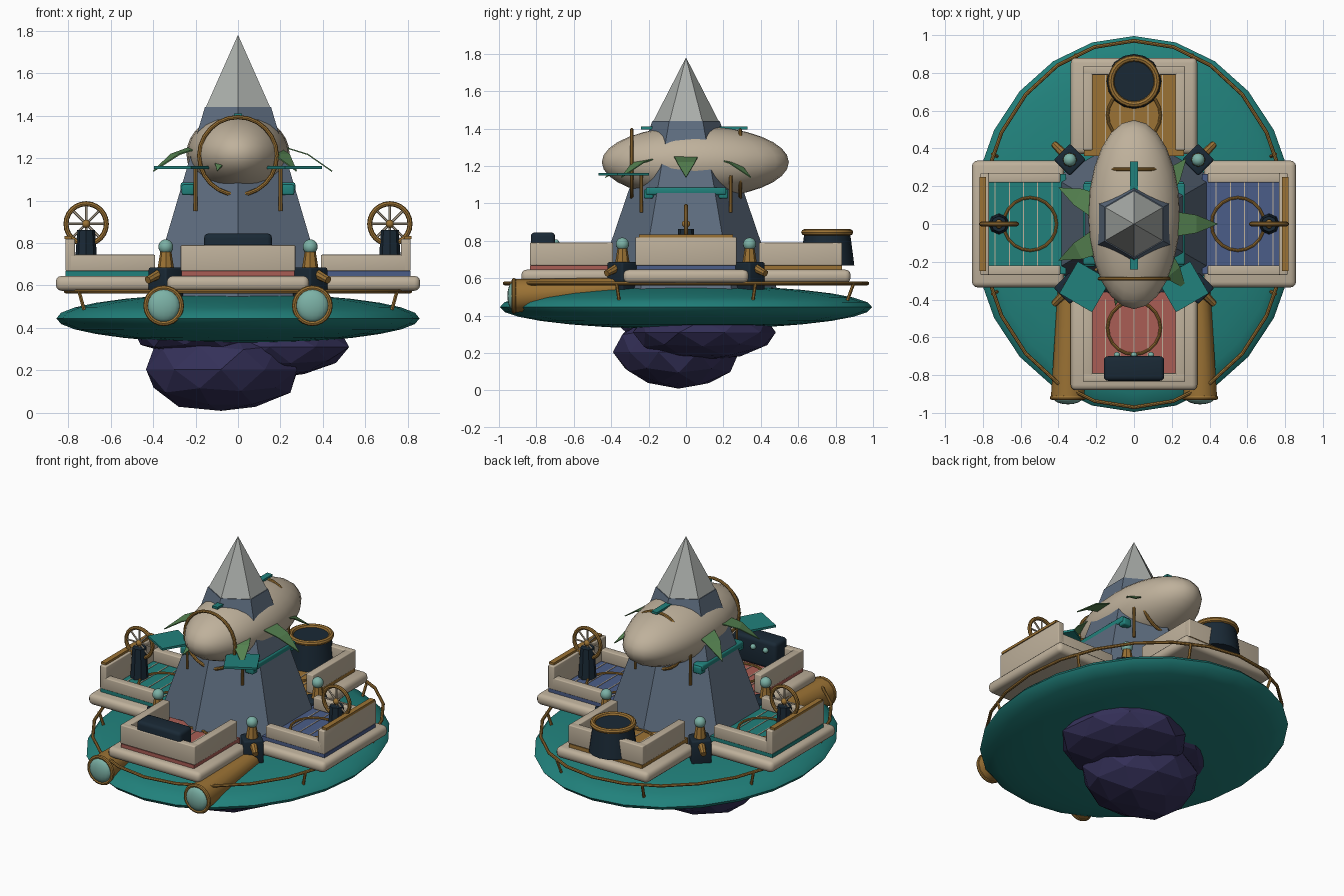
import bpy, bmesh, math, random
from mathutils import Matrix, Vector

if "Cube" in bpy.data.objects:
    bpy.data.objects.remove(bpy.data.objects["Cube"])

random.seed(4)
R = math.radians
ID = Matrix.Identity(4)


def mat(name, r, g, b):
    m = bpy.data.materials.new(name)
    m.diffuse_color = (r, g, b, 1)
    m.use_nodes = True
    m.node_tree.nodes["Principled BSDF"].inputs["Base Color"].default_value = m.diffuse_color
    return m


TEAL = mat("teal", .015, .22, .2)
CREAM = mat("cream", .52, .44, .33)
BRASS = mat("brass", .33, .17, .035)
DARK = mat("dark", .01, .022, .036)
SLATE = mat("slate", .11, .15, .21)
ROOF = mat("roof_grey", .4, .42, .4)
ROCK = mat("rock_purple", .035, .03, .1)
LEAF = mat("leaf", .09, .22, .08)
PALE = mat("pale_teal", .2, .44, .38)
RED = mat("red", .4, .11, .09)
BLUE = mat("blue", .07, .11, .25)


def make(name, bm, m, M=ID, smooth=True):
    bmesh.ops.recalc_face_normals(bm, faces=bm.faces)
    me = bpy.data.meshes.new(name)
    bm.to_mesh(me)
    bm.free()
    if smooth:
        me.shade_smooth()
        me.set_sharp_from_angle(angle=R(40))
    me.materials.append(m)
    ob = bpy.data.objects.new(name, me)
    bpy.context.collection.objects.link(ob)
    ob.matrix_basis = M
    return ob


def box(name, lo, hi, m, M=ID, bevel=0, rot=0):
    lo, hi = Vector(lo), Vector(hi)
    bm = bmesh.new()
    bmesh.ops.create_cube(bm, size=1, matrix=Matrix.Diagonal((*(hi - lo), 1)))
    if bevel:
        bmesh.ops.bevel(bm, geom=bm.edges[:], offset=bevel, segments=3,
                        profile=.5, affect='EDGES')
    return make(name, bm, m, M @ Matrix.Translation((lo + hi) / 2) @ Matrix.Rotation(rot, 4, 'Z'))


def ball(name, loc, radii, m, M=ID, seg=16, rings=10):
    bm = bmesh.new()
    bmesh.ops.create_uvsphere(bm, u_segments=seg, v_segments=rings, radius=1)
    bm.transform(Matrix.Diagonal((*radii, 1)))
    return make(name, bm, m, M @ Matrix.Translation(loc))


def cone(name, a, b, r1, r2, n, m, M=ID, smooth=True):
    a, b = Vector(a), Vector(b)
    d = b - a
    bm = bmesh.new()
    bmesh.ops.create_cone(bm, cap_ends=True, segments=n, radius1=r1, radius2=r2, depth=d.length)
    q = d.to_track_quat('Z', 'Y').to_matrix().to_4x4() if d.xy.length > 1e-5 else ID
    return make(name, bm, m, M @ Matrix.Translation((a + b) / 2) @ q, smooth)


def ring(name, loc, rx, ry, minor, m, M=ID, rot=ID, n=24, k=8):
    bm = bmesh.new()
    rows = []
    for i in range(n):
        t = math.tau * i / n
        rows.append([bm.verts.new(((rx + minor * math.cos(p)) * math.cos(t),
                                   (ry + minor * math.cos(p)) * math.sin(t),
                                   minor * math.sin(p)))
                     for p in (math.tau * j / k for j in range(k))])
    for i in range(n):
        for j in range(k):
            u, v = rows[i], rows[(i + 1) % n]
            bm.faces.new((u[j], v[j], v[(j + 1) % k], u[(j + 1) % k]))
    return make(name, bm, m, M @ Matrix.Translation(loc) @ rot)


UPRIGHT = Matrix.Rotation(R(90), 4, 'X')

# Rocks under the hull
for c, r in (((-.08, -.04, .205), (.375, .345, .205)),
             ((.15, .09, .31), (.385, .4, .15)),
             ((-.16, -.02, .37), (.33, .37, .11))):
    bm = bmesh.new()
    bmesh.ops.create_icosphere(bm, subdivisions=2, radius=1)
    for v in bm.verts:
        v.co *= random.uniform(.93, 1.03)
        v.co = Vector([v.co[i] * r[i] for i in range(3)])
        v.co.z = max(v.co.z, -c[2])
    make("rock", bm, ROCK, Matrix.Translation(c), smooth=False)

# Hull disc and its rail
ball("hull", (0, 0, .445), (.855, .995, .118), TEAL, seg=24, rings=14)
ring("hull_rail", (0, 0, .572), .81, .97, .01, BRASS)
for i in range(8):
    t = R(22.5 + 45 * i)
    x, y = math.cos(t), math.sin(t)
    cone("rail_post", (.78 * x, .93 * y, .47), (.81 * x, .97 * y, .572), .009, .009, 6, BRASS)

# Tower and roof
cone("tower", (0, 0, .53), (0, 0, 1.44), .49, .18, 6, SLATE, smooth=False)
cone("roof", (0, 0, 1.41), (0, 0, 1.78), .19, 0, 6, ROOF, smooth=False)

# Balloon, its hoops, top blade
ball("balloon", (0, .05, 1.22), (.243, .5, .193), CREAM, seg=24, rings=16)
for y in (-.29, .29):
    ring("balloon_hoop", (0, y, 1.21), .183, .183, .01, BRASS, rot=UPRIGHT)
box("top_blade", (-.02, -.24, 1.396), (.02, .33, 1.41), TEAL)

# Leaves around the tower
for i in range(7):
    bm = bmesh.new()
    pts = [(.2, -.068, 1.26), (.2, .068, 1.26), (.33, .048, 1.22), (.33, -.048, 1.22), (.445, 0, 1.14)]
    v = [bm.verts.new(p) for p in pts]
    bm.faces.new((v[0], v[3], v[2], v[1]))
    bm.faces.new((v[3], v[4], v[2]))
    ob = make("leaf", bm, LEAF, Matrix.Rotation(math.tau * i / 7, 4, 'Z'), smooth=False)
    s = ob.modifiers.new("thickness", 'SOLIDIFY')
    s.thickness = .006

for s in (-1, 1):
    # Tower brackets, struts and front fins
    box("bracket", (s * .235 - .035, -.215, 1.045), (s * .235 + .035, .215, 1.085), TEAL, bevel=.01)
    for y in (-.2, .2):
        box("bracket_end", (s * .235 - .03, y - .025, 1.025), (s * .235 + .03, y + .025, 1.075), TEAL, bevel=.01)
        cone("strut", (s * .2, y * 1.2, .95), (s * .2, y * 1.2, 1.15), .009, .009, 8, BRASS)
    box("front_fin", (s * .26 - .1, -.43, 1.148), (s * .26 + .1, -.235, 1.162), TEAL, rot=s * R(30))

    # Thrusters with lenses
    a, b = Vector((s * .35, -.92, .505)), Vector((s * .345, -.33, .545))
    cone("thruster", a, b, .09, .058, 12, BRASS)
    ring("thruster_ring", a, .084, .084, .012, BRASS, rot=UPRIGHT)
    ball("thruster_lens", a, (.078, .035, .078), PALE)

    # Corner posts
    for t in (-1, 1):
        M = Matrix.Translation((s * .34, t * .34, 0))
        box("post_base", (-.06, -.06, .53), (.06, .06, .685), DARK, M, bevel=.01, rot=R(45))
        cone("post_collar", (0, 0, .66), (0, 0, .76), .042, .026, 8, BRASS, M)
        ball("post_globe", (0, 0, .782), (.035,) * 3, PALE, M)
        cone("post_spout", (s * .03, t * .03, .655), (s * .085, t * .085, .625), .024, .018, 8, BRASS, M)

# Four platforms, each built facing the front and turned into place
for name, turn, floor, out, outer_top, side_top in (
        ("front", 0, RED, .88, .79, .79), ("right", 90, BLUE, .858, .82, .745),
        ("back", 180, BRASS, .88, .79, .79), ("left", 270, TEAL, .858, .82, .745)):
    M = Matrix.Rotation(R(turn), 4, 'Z')
    w = .335
    box(name + "_slab", (-w, -out, .575), (w, -.37, .645), CREAM, M, bevel=.028)
    o = out - .045
    box(name + "_floor", (-.265, -o, .63), (.265, -.36, .668), floor, M)
    box(name + "_outer_wall", (-.27, -o, .668), (.27, -o + .045, outer_top), CREAM, M, bevel=.006)
    for s in (-1, 1):
        box(name + "_side_wall", (s * .245 - .025, -o + .02, .668), (s * .245 + .025, -.39, side_top),
            CREAM, M, bevel=.006)
    # Plank seams
    for i in range(5):
        p = (i - 2) * .075
        if turn % 180 == 0:
            box(name + "_seam", (p - .003, -o + .04, .66), (p + .003, -.4, .671), CREAM, M)
        else:
            box(name + "_seam", (-.22, p - .588, .66), (.22, p - .582, .671), CREAM, M)
    ring(name + "_floor_ring", (0, -.575 if turn == 180 else -.55, .672), .14, .14, .008, BRASS, M, n=20)

    # Equipment
    if name == "front":
        box("console", (-.16, -.83, .668), (.16, -.7, .845), DARK, M, bevel=.022)
        for x in (-.09, 0, .09):
            ball("console_knob", (x, -.695, .79), (.018, .018, .018), PALE, M, 10, 6)
    elif name == "back":
        cone("barrel", (0, -.755, .668), (0, -.755, .845), .145, .122, 16, DARK, M)
        ring("barrel_rim", (0, -.755, .845), .122, .122, .017, BRASS, M)
    else:
        box(name + "_wall_cap", (-.25, -o - .004, .818), (.25, -o + .03, .834), BRASS, M)
        c = Vector((0, -.715, .89))
        cone(name + "_pedestal", (0, -.715, .668), (0, -.715, .862), .055, .042, 8, DARK, M)
        turned = Matrix.Rotation(R(90), 4, 'Y')
        ring(name + "_wheel", c, .095, .095, .012, BRASS, M, rot=turned)
        ball(name + "_wheel_hub", c, (.024, .02, .02), BRASS, M, 10, 6)
        for i in range(4):
            d = Vector((0, math.cos(R(45 * i)), math.sin(R(45 * i)))) * .095
            cone(name + "_spoke", c - d, c + d, .006, .006, 6, CREAM, M)
